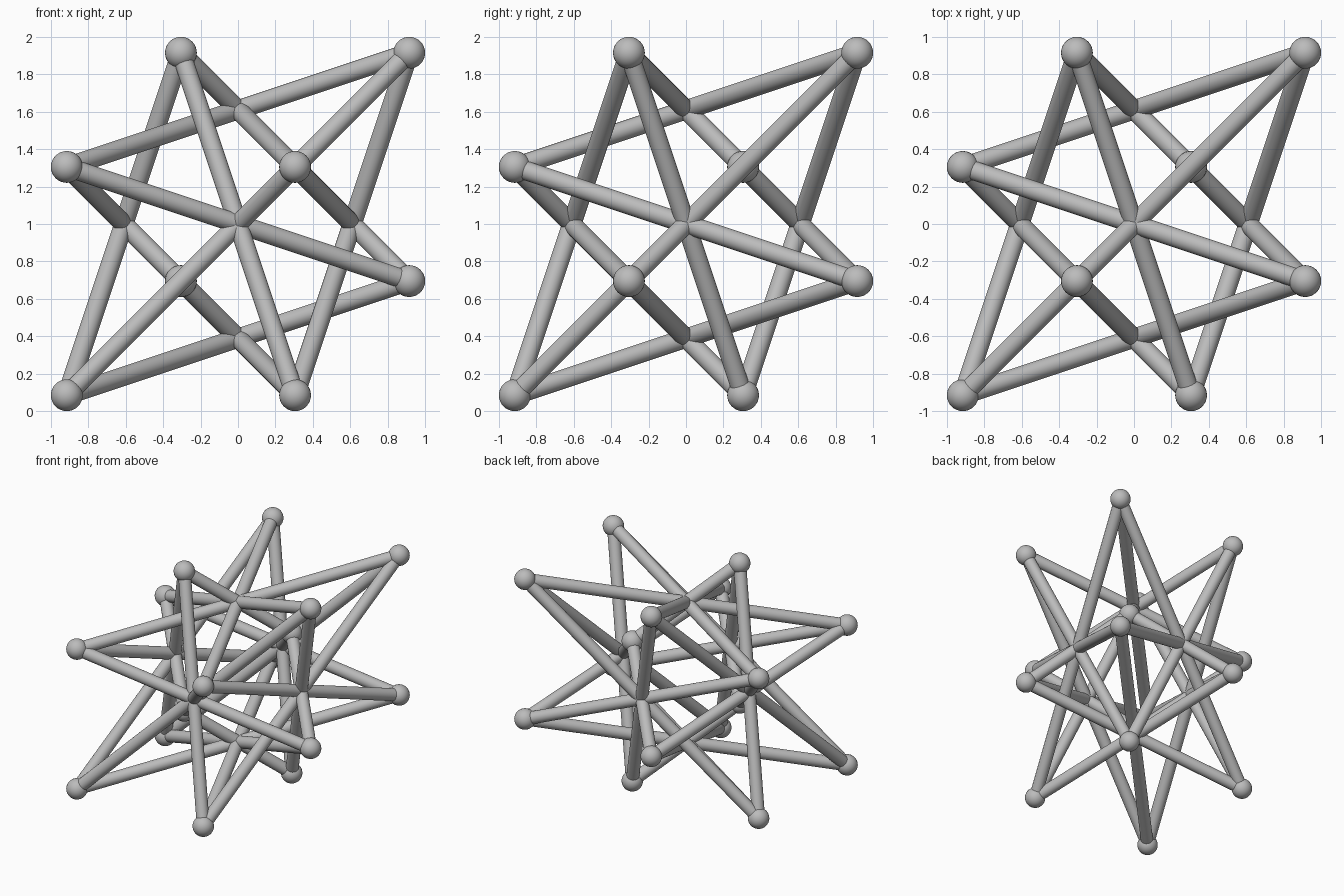
import bpy
import math
from itertools import product
from mathutils import Vector

STEP = 0.305       # lattice unit: ball centres lie on odd multiples of it
BALL_R = 0.085
ROD_R = 0.051
CENTRE = Vector((0, 0, 1))

cube = bpy.data.objects.get("Cube")
if cube:
    bpy.data.objects.remove(cube, do_unlink=True)

grey = bpy.data.materials.new("plain_grey")
grey.use_nodes = True
colour = (0.5, 0.5, 0.5, 1)
grey.diffuse_color = colour
grey.node_tree.nodes["Principled BSDF"].inputs["Base Color"].default_value = colour


def finish(name):
    obj = bpy.context.object
    obj.name = name
    obj.data.materials.append(grey)
    bpy.ops.object.shade_smooth_by_angle(angle=math.radians(40))


def place(p):
    return CENTRE + STEP * Vector(p)


def add_ball(name, p):
    bpy.ops.mesh.primitive_uv_sphere_add(
        segments=32, ring_count=16, radius=BALL_R, location=place(p))
    finish(name)


def add_rod(name, p, q):
    start, end = place(p), place(q)
    span = end - start
    bpy.ops.mesh.primitive_cylinder_add(
        vertices=32, radius=ROD_R, depth=span.length,
        location=(start + end) / 2,
        rotation=span.to_track_quat('Z', 'Y').to_euler())
    finish(name)


# Two offset cubes of balls, each the other's mirror through the centre
for p in product((-1, 3), repeat=3):
    add_ball("upper_ball", p)
    add_ball("lower_ball", [-c for c in p])

    # Three rods per ball, each crossing an axis at its middle
    for axis in range(3):
        q = [-c for c in p]
        q[axis] = 1 if p[axis] == 3 else -3
        add_rod("rod_through_" + "xyz"[axis], p, q)
